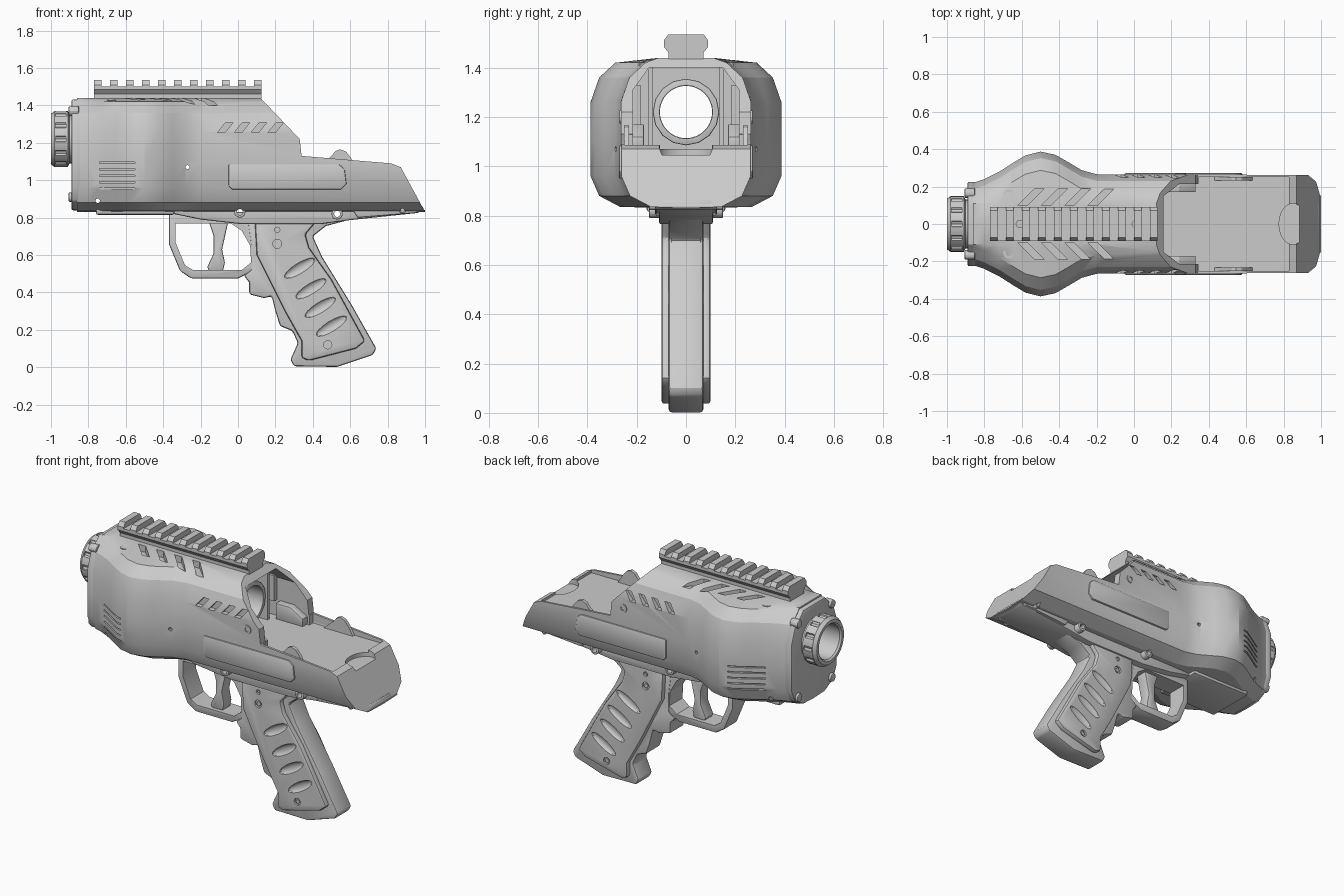
import bpy, bmesh, math

cube = bpy.data.objects.get("Cube")
if cube:
    bpy.data.objects.remove(cube, do_unlink=True)

grey = bpy.data.materials.new("plain_grey")
grey.use_nodes = True
COLOUR = (0.6, 0.6, 0.6, 1)
grey.diffuse_color = COLOUR
grey.node_tree.nodes["Principled BSDF"].inputs["Base Color"].default_value = COLOUR
parts = []


def bake(ob):
    """Apply all modifiers of an object."""
    dg = bpy.context.evaluated_depsgraph_get()
    mesh = bpy.data.meshes.new_from_object(ob.evaluated_get(dg))
    ob.modifiers.clear()
    ob.data = mesh


def finish(name, bm, bevel=0, keep=True):
    bmesh.ops.recalc_face_normals(bm, faces=bm.faces)
    mesh = bpy.data.meshes.new(name)
    bm.to_mesh(mesh)
    bm.free()
    ob = bpy.data.objects.new(name, mesh)
    bpy.context.collection.objects.link(ob)
    mesh.materials.append(grey)
    if bevel:
        mod = ob.modifiers.new("edge", "BEVEL")
        mod.width, mod.segments, mod.limit_method = bevel, 2, "ANGLE"
        bake(ob)
    if keep:
        parts.append(ob)
    return ob


def prism(name, pts, lo, hi, axis="y", bevel=0, keep=True):
    """Extrude a flat outline along an axis."""
    place = {"x": lambda a, b, d: (d, a, b), "y": lambda a, b, d: (a, d, b),
             "z": lambda a, b, d: (a, b, d)}[axis]
    bm = bmesh.new()
    rings = [[bm.verts.new(place(a, b, d)) for a, b in pts] for d in (lo, hi)]
    bm.faces.new(rings[0])
    bm.faces.new(rings[1])
    for i in range(len(pts)):
        j = (i + 1) % len(pts)
        bm.faces.new((rings[0][i], rings[0][j], rings[1][j], rings[1][i]))
    return finish(name, bm, bevel, keep)


def circle(a, b, r, n=24):
    return [(a + r * math.cos(math.tau * i / n), b + r * math.sin(math.tau * i / n)) for i in range(n)]


def mirrored(half):
    return half + [(-a, b) for a, b in reversed(half) if a > 0]


def rect(a, b, c, d):
    return [(a, c), (b, c), (b, d), (a, d)]


def cut(ob, cutter):
    mod = ob.modifiers.new("cut", "BOOLEAN")
    mod.operation, mod.solver, mod.object = "DIFFERENCE", "EXACT", cutter
    bake(ob)
    bpy.data.objects.remove(cutter, do_unlink=True)


def carve(ob, pts, lo, hi, axis="y"):
    cut(ob, prism("cutter", pts, lo, hi, axis, keep=False))


def section(w):
    """Rounded shell outline for a given half width."""
    return mirrored([(0, 1.44), (.11, 1.44), (w - .1, 1.42), (w - .035, 1.36), (w, 1.26), (w, 1.1),
                     (w, .96), (w - .035, .88), (w - .12, .835), (0, .83)])


# Main shell lofted along its length, with the swollen middle
bm = bmesh.new()
stations = [(-.86, .22), (-.8, .24), (-.72, .28), (-.65, .325), (-.58, .367), (-.5, .387), (-.42, .37),
            (-.35, .33), (-.28, .288), (-.2, .266), (1, .262)]
rings = [[bm.verts.new((x, y, z)) for y, z in section(w)] for x, w in stations]
for r, q in zip(rings, rings[1:]):
    for i in range(len(r)):
        j = (i + 1) % len(r)
        bm.faces.new((r[i], r[j], q[j], q[i]))
bm.faces.new(rings[0])
bm.faces.new(rings[-1])
shell = finish("main_shell", bm)

# Stepped rear outline, open rear chamber, deck recess, bore and thumb notch
carve(shell, [(.12, 1.6), (.12, 1.44), (.33, 1.22), (.34, 1.13), (.82, 1.09), (.87, 1.07),
              (.995, .84), (1.2, .84), (1.2, 1.6)], -.6, .6)
chamber = mirrored([(.215, 1.07), (.215, 1.31), (.15, 1.4)])
carve(shell, chamber, -.1, .5, "x")
carve(shell, rect(-.25, .25, 1.07, 1.3), .345, .83, "x")
carve(shell, circle(0, 1.22, .108), -1.2, .5, "x")
carve(shell, [(.85 + .075 * math.cos(t), .11 * math.sin(t)) for t in
              [math.tau * i / 20 for i in range(20)]], 1.045, 1.3, "z")

# Slanted slots, vents and pin holes in the shell
for s in (1, -1):
    for i in range(4):
        x = -.11 + .09 * i
        carve(shell, [(x, 1.255), (x + .04, 1.255), (x + .085, 1.31), (x + .045, 1.31)],
              *sorted((s * .236, s * .4)))
        x = -.62 + .125 * i
        carve(shell, [(x, s * .1), (x + .05, s * .1), (x + .14, s * .19), (x + .09, s * .19)], 1.4, 1.6, "z")
    for i in range(5):
        z = .95 + .035 * i
        carve(shell, [(-.74, s * .26), (-.55, s * .365), (-.55, s * .45), (-.74, s * .45)], z, z + .008, "z")
for x, z, r in ((-.27, 1.07, .011), (-.75, .89, .012)):
    carve(shell, circle(x, z, r, 10), -.6, .6)

# Front plate with corner bolts
plate = prism("front_plate", [(y, 1.145 + (z - 1.145) * .97) for y, z in section(.225)],
              -.89, -.84, "x", .008)
carve(plate, circle(0, 1.22, .108), -1.2, 0, "x")
for y in (-.165, .165):
    for z in (.91, 1.37):
        prism("plate_bolt", circle(y, z, .026, 12), -.905, -.85, "x", .005)

# Ribbed muzzle turned around the bore
bm = bmesh.new()
profile = [(-.85, .106), (-.99, .106), (-1, .115), (-1, .135), (-.98, .15), (-.91, .15), (-.9, .13), (-.85, .13)]
rings = [[bm.verts.new((x, y, z)) for y, z in circle(0, 1.22, r, 32)] for x, r in profile]
for k, r in enumerate(rings):
    q = rings[(k + 1) % len(rings)]
    for i in range(32):
        j = (i + 1) % 32
        bm.faces.new((r[i], r[j], q[j], q[i]))
muzzle = finish("muzzle", bm)
for y, z in circle(0, 1.22, .155, 12):
    carve(muzzle, circle(y, z, .018, 8), -.975, -.92, "x")

# Ring and frame at the back of the bore
ring = prism("bore_ring", circle(0, 1.22, .135, 16), -.11, .1, "x", .006)
carve(ring, circle(0, 1.22, .108), -1, 1, "x")
for s in (1, -1):
    prism("bore_frame", rect(*sorted((s * .135, s * .155)), 1.07, 1.4), -.11, .11, "x")
    prism("chamber_clip", [(.14, 1.07), (.33, 1.07), (.33, 1.12), (.24, 1.17), (.14, 1.17)],
          *sorted((s * .17, s * .22)), bevel=.006)
    prism("chamber_rib", rect(.02, .12, 1.17, 1.33), *sorted((s * .185, s * .216)))
    prism("deck_fin", [(.42, 1.06), (.5, 1.13), (.52, 1.155), (.545, 1.165), (.575, 1.155), (.6, 1.125),
                       (.64, 1.06)], *sorted((s * .232, s * .252)))
    # Raised side panel
    prism("side_panel", [(-.05, .97), (-.03, .95), (.55, .95), (.58, .98), (.57, 1.06), (.54, 1.085), (-.05, 1.085)],
          *sorted((s * .25, s * .272)), bevel=.006)
    # Side and top screws
    screw = prism("side_screw", circle(.25, 1.2, .027, 12), *sorted((s * .25, s * .27)))
    carve(screw, circle(.25, 1.2, .014, 6), *sorted((s * .26, s * .4)))
    top = prism("top_screw", circle(-.67, s * .155, .03, 14), 1.38, 1.43, "z")
    carve(top, circle(-.67, s * .155, .018, 6), 1.41, 1.6, "z")

# Toothed accessory rail
rail = prism("top_rail", mirrored([(.07, 1.42), (.07, 1.46), (.09, 1.485), (.09, 1.502)]), -.77, .125, "x")
for x in (-.61, .01):
    carve(rail, circle(x, 0, .02, 12), 1.47, 1.6, "z")
for i in range(11):
    x = -.77 + .0855 * i
    prism("rail_tooth", mirrored([(.09, 1.5), (.09, 1.51), (.072, 1.535)]), x, x + .04, "x")

# Lower frame under the shell
frame = prism("lower_frame", [(-.37, .86), (-.37, .825), (-.2, .79), (.02, .765), (.44, .765), (.6, .787), (.96, .825),
                              (.995, .84), (.985, .865), (.9, .87)], -.11, .11, bevel=.01)
prism("front_underplate", rect(-.76, -.34, .815, .86), -.16, .16, bevel=.012)
for s in (1, -1):
    prism("rear_tab", [(.6, .86), (.64, .8), (.95, .825), (.99, .85)], *sorted((s * .07, s * .125)), bevel=.006)
for x, z in ((.01, .83), (.53, .82), (.88, .84)):
    r = .03 if x < .8 else .018
    boss = prism("frame_pin", circle(x, z, r, 16), -.15, .15, bevel=.004)
    for ob in (boss, frame, shell):
        carve(ob, circle(x, z, r * .55, 12), -.6, .6)

# Trigger guard and trigger
guard = prism("trigger_guard", [(-.37, .83), (-.37, .66), (-.31, .515), (-.25, .475), (0, .475), (.09, .52), (.1, .83)],
              -.065, .065, bevel=.01)
carve(guard, [(-.335, .77), (-.335, .67), (-.283, .545), (-.24, .52), (.02, .52), (.07, .56), (.065, .65),
              (.02, .73), (-.04, .77)], -.2, .2)
prism("trigger", [(-.16, .79), (-.13, .7), (-.13, .61), (-.165, .535), (-.15, .51), (-.08, .515), (-.07, .56),
                  (-.085, .63), (-.065, .72), (-.05, .79)], -.04, .04, bevel=.008)

# Grip core with finger ridges
prism("grip_core", [(.05, .79), (.07, .64), (.07, .52), (.03, .49), (.06, .455), (.06, .39), (.14, .37), (.18, .38),
                    (.2, .3), (.225, .22), (.29, .195), (.32, .13), (.28, .04), (.3, .005), (.53, .002),
                    (.72, .065), (.74, .1), (.61, .33), (.45, .59), (.4, .7), (.47, .755), (.6, .79)],
      -.07, .07, bevel=.012)

# Grip side panels with scooped finger grooves
for s in (1, -1):
    panel = prism("grip_panel", [(.09, .78), (.1, .6), (.18, .44), (.25, .3), (.34, .14), (.34, .05), (.38, .035),
                                 (.63, .1), (.68, .14), (.5, .47), (.38, .64), (.36, .71), (.42, .78)],
                  *sorted((s * .05, s * .1)), bevel=.014)
    for x, z in ((.33, .53), (.39, .42), (.44, .32), (.5, .22)):
        bm = bmesh.new()
        bmesh.ops.create_uvsphere(bm, u_segments=16, v_segments=8, radius=1)
        scoop = finish("cutter", bm, keep=False)
        scoop.scale = (.095, .018, .028)
        scoop.rotation_euler = (0, -.55, 0)
        scoop.location = (x, s * .1, z)
        cut(panel, scoop)
    for x, z, r in ((.21, .66, .024), (.21, .735, .014), (.48, .12, .022)):
        carve(panel, circle(x, z, r, 12), *sorted((s * .088, s * .2)))
        prism("grip_screw", circle(x, z, r * .6, 6), *sorted((s * .08, s * .096)))

# Smooth the gentle curves, keep the edges sharp
bpy.ops.object.select_all(action="DESELECT")
for ob in parts:
    ob.select_set(True)
bpy.context.view_layer.objects.active = shell
bpy.ops.object.shade_smooth_by_angle(angle=math.radians(25))
